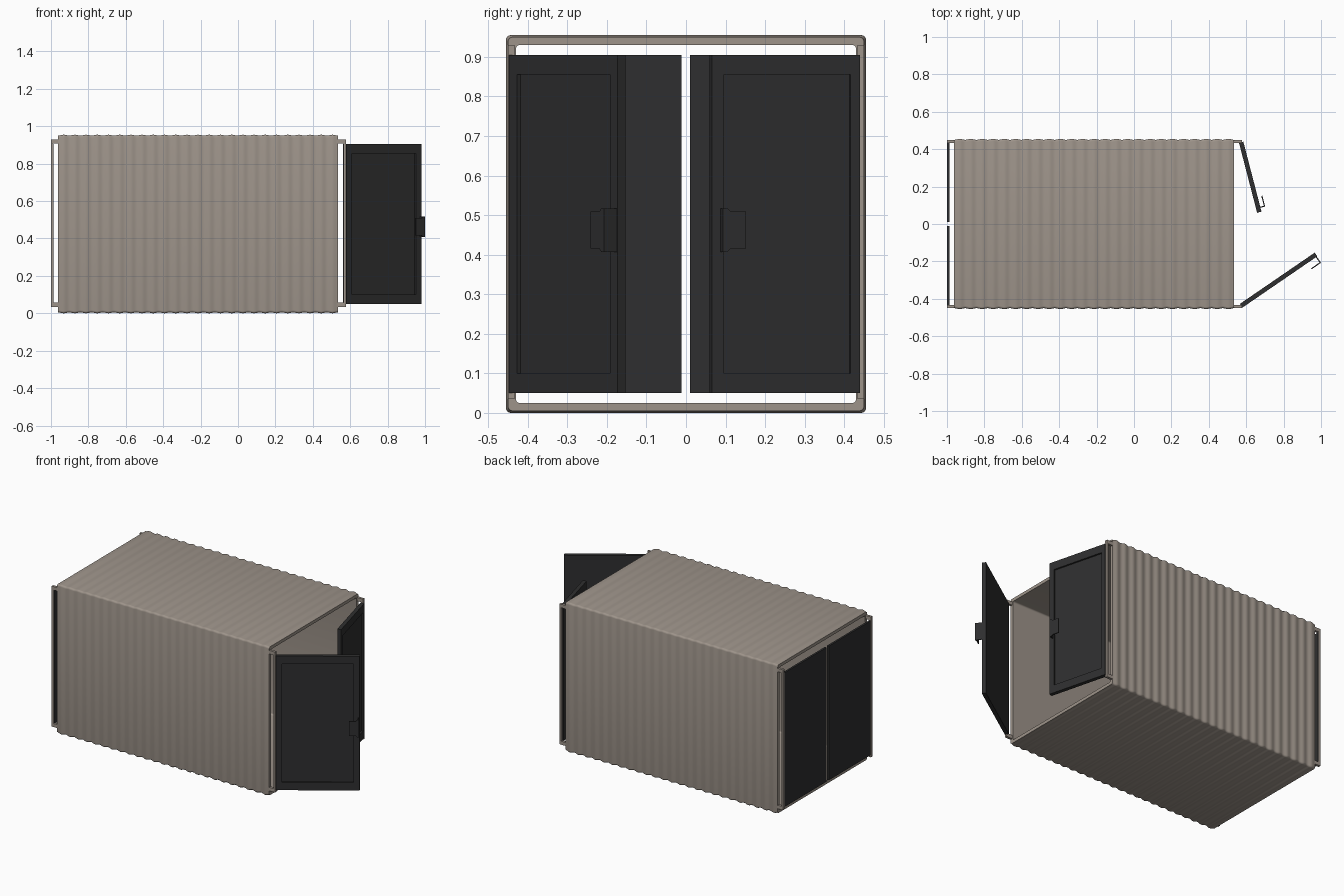
import bpy, bmesh, math
from mathutils import Vector

if "Cube" in bpy.data.objects:
    bpy.data.objects.remove(bpy.data.objects["Cube"])


def material(name, rgb):
    m = bpy.data.materials.new(name)
    m.diffuse_color = (*rgb, 1)
    m.use_nodes = True
    m.node_tree.nodes["Principled BSDF"].inputs["Base Color"].default_value = m.diffuse_color
    return m


STEEL = material("warm_grey_steel", (0.34, 0.295, 0.255))
DARK = material("dark_door_paint", (0.028, 0.028, 0.029))


def loft(name, rings, mat, cyclic=False, smooth=False):
    """Skin a list of equal-length vertex rings; cap the ends unless cyclic."""
    bm = bmesh.new()
    rows = [[bm.verts.new(p) for p in ring] for ring in rings]
    n = len(rows[0])
    pairs = list(zip(rows, rows[1:])) + ([(rows[-1], rows[0])] if cyclic else [])
    for a, b in pairs:
        for i in range(n):
            j = (i + 1) % n
            bm.faces.new((a[i], a[j], b[j], b[i]))
    if not cyclic:
        bm.faces.new(rows[0])
        bm.faces.new(rows[-1])
    bmesh.ops.recalc_face_normals(bm, faces=bm.faces)
    me = bpy.data.meshes.new(name)
    bm.to_mesh(me)
    bm.free()
    ob = bpy.data.objects.new(name, me)
    bpy.context.collection.objects.link(ob)
    me.materials.append(mat)
    if smooth:
        bpy.context.view_layer.objects.active = ob
        ob.select_set(True)
        bpy.ops.object.shade_smooth_by_angle(angle=math.radians(35))
        ob.select_set(False)
    return ob


def rounded_rect(x, hy, hz, r, segs=4):
    """Rounded rectangle across the container at station x."""
    pts = []
    for k, (sy, sz) in enumerate([(1, 1), (-1, 1), (-1, -1), (1, -1)]):
        for i in range(segs + 1):
            a = math.pi / 2 * (k + i / segs)
            pts.append((x, sy * (hy - r) + r * math.cos(a),
                        0.4775 + sz * (hz - r) + r * math.sin(a)))
    return pts


# Corrugated tube body, open at both ends with a plain lining
X0, X1, WAVES, STEPS = -0.962, 0.535, 25, 8
rings = []
for i in range(WAVES * STEPS + 1):
    t = i / (WAVES * STEPS)
    d = 0.0025 * (1 - math.cos(2 * math.pi * WAVES * t + math.pi))
    rings.append(rounded_rect(X0 + (X1 - X0) * t, 0.455 - d, 0.4775 - d, 0.012))
rings.append(rounded_rect(X1, 0.43, 0.4525, 0.01))
rings.append(rounded_rect(X0, 0.43, 0.4525, 0.01))
loft("corrugated_body", rings, STEEL, cyclic=True, smooth=True)

# C-shaped corner posts, mirrored to both sides
for name, inner, outer in (("rear_posts", -0.962, -1.0), ("door_posts", 0.535, 0.577)):
    w = outer + (0.012 if outer < 0 else -0.012)
    outline = [(inner, 0.035), (outer, 0.035), (outer, 0.93), (inner, 0.93),
               (inner, 0.908), (w, 0.908), (w, 0.057), (inner, 0.057)]
    post = loft(name, [[(x, y, z) for x, z in outline] for y in (0.434, 0.45)], STEEL)
    post.modifiers.new("mirror", "MIRROR").use_axis = (False, True, False)

# Closed flat doors at the rear end
for name, y0, y1 in (("rear_door_front", -0.446, -0.012), ("rear_door_back", 0.01, 0.446)):
    loft(name, [[(x, y0, 0.05), (x, y1, 0.05), (x, y1, 0.905), (x, y0, 0.905)]
                for x in (-0.999, -0.986)], DARK)


def open_door(name, hinge, tip, panel, grip_s, grip_n):
    """Swung-open door with a recessed outer panel and a bent plate handle."""
    h, d = Vector(hinge), Vector(tip) - Vector(hinge)
    length = d.length
    d.normalize()
    side = 1 if hinge[1] > 0 else -1
    n = Vector((-d.y, d.x)) * side

    def place(s, off, z):
        p = h + d * s + n * off
        return (p.x, p.y, z)

    def rect(s0, s1, off, z0, z1):
        return [place(s, off, z) for s, z in ((s0, z0), (s1, z0), (s1, z1), (s0, z1))]

    loft(name, [rect(0, length, -0.012, 0.05, 0.905), rect(0, length, 0.012, 0.05, 0.905),
                rect(*panel, 0.012, 0.1, 0.855), rect(*panel, 0.001, 0.1, 0.855)], DARK)

    # Handle: standing leg, bend, then a narrower grip running back over the door
    t = 0.006
    path = [(grip_s, 0.005, grip_s - t, 0.005, 0.055),
            (grip_s, grip_n, grip_s - t, grip_n - t, 0.055),
            (grip_s - 0.012, grip_n, grip_s - 0.012, grip_n - t, 0.055),
            (grip_s - 0.02, grip_n, grip_s - 0.02, grip_n - t, 0.047),
            (grip_s - 0.06, grip_n, grip_s - 0.06, grip_n - t, 0.047)]
    loft(name + "_handle", [[place(a, b, 0.462 - q), place(a, b, 0.462 + q),
                             place(c, e, 0.462 + q), place(c, e, 0.462 - q)]
                            for a, b, c, e, q in path], DARK)


open_door("open_door_front", (0.573, -0.437), (0.973, -0.163), (0.035, 0.45), 0.482, 0.052)
open_door("open_door_back", (0.573, 0.437), (0.67, 0.063), (0.025, 0.355), 0.365, 0.038)
